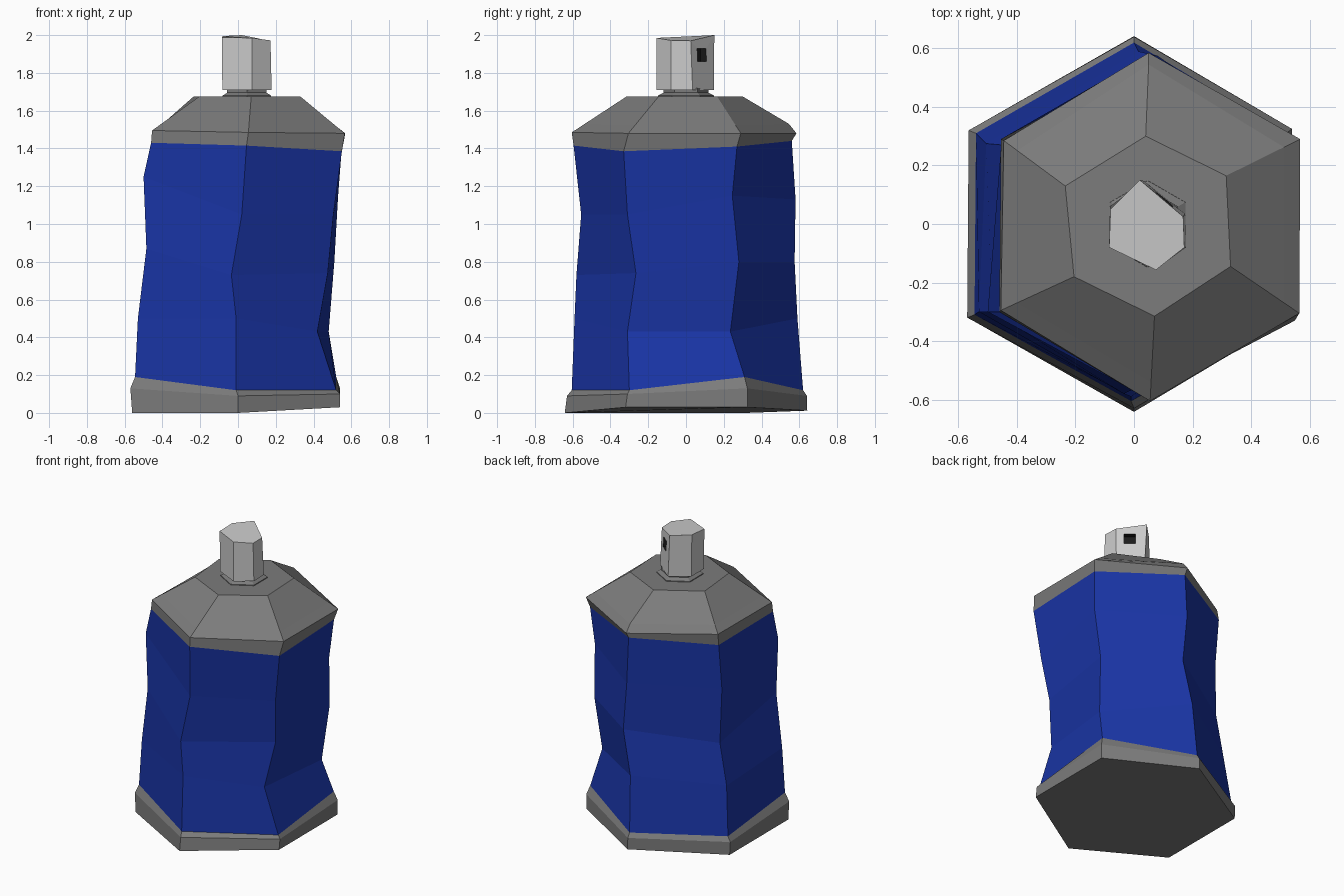
import bpy, bmesh
from math import sin, cos, radians
from mathutils import Vector

if "Cube" in bpy.data.objects:
    bpy.data.objects.remove(bpy.data.objects["Cube"])


def paint(name, r, g, b):
    mat = bpy.data.materials.new(name)
    mat.diffuse_color = (r, g, b, 1)
    mat.use_nodes = True
    mat.node_tree.nodes["Principled BSDF"].inputs["Base Color"].default_value = mat.diffuse_color
    return mat


BLUE = paint("blue_paint", .010, .035, .38)
DARK_GREY = paint("dark_grey", .20, .20, .20)
LIGHT_GREY = paint("light_grey", .57, .57, .57)
BLACK = paint("black", .01, .01, .01)


def make_object(name, bm, mat):
    bmesh.ops.recalc_face_normals(bm, faces=bm.faces)
    mesh = bpy.data.meshes.new(name)
    bm.to_mesh(mesh)
    bm.free()
    mesh.materials.append(mat)
    obj = bpy.data.objects.new(name, mesh)
    bpy.context.collection.objects.link(obj)
    return obj


def loft(name, rings, mat):
    """Skin matching rings of points into a closed, flat-faced solid."""
    bm = bmesh.new()
    loops = [[bm.verts.new(p) for p in ring] for ring in rings]
    for a, b in zip(loops, loops[1:]):
        n = len(a)
        for i in range(n):
            j = (i + 1) % n
            bm.faces.new((a[i], a[j], b[j], b[i]))
    bm.faces.new(loops[0][::-1])
    bm.faces.new(loops[-1])
    return make_object(name, bm, mat)


def hexagon(radius, z, cx):
    return [(cx + radius * cos(radians(a)), radius * sin(radians(a)), z)
            for a in range(-90, 270, 60)]


# Corners run counter-clockwise from the front (-y); each column climbs one bent edge
columns = [
    [(-.01, -.605, .12), (-.01, -.59, .50), (-.035, -.58, .73), (.02, -.555, 1.05), (.045, -.595, 1.415)],
    [(.52, -.30, .12), (.42, -.31, .43), (.475, -.265, .74), (.505, -.31, 1.05), (.55, -.33, 1.385)],
    [(.52, .31, .19), (.48, .235, .43), (.51, .28, .80), (.53, .245, 1.15), (.55, .27, 1.41)],
    [(0, .62, .12), (.015, .59, .50), (.08, .575, .80), (.05, .58, 1.13), (.05, .56, 1.44)],
    [(-.54, .31, .12), (-.505, .275, .45), (-.45, .27, .73), (-.455, .255, 1.10), (-.455, .29, 1.42)],
    [(-.545, -.31, .19), (-.53, -.30, .50), (-.485, -.30, .87), (-.50, -.30, 1.25), (-.46, -.30, 1.43)],
]
body_rings = list(zip(*columns))
loft("can_body", body_rings, BLUE)

# Flared base rim
base_foot = [(0, -.642, 0), (.54, -.32, .03), (.54, .325, .03),
             (0, .642, .012), (-.56, .32, 0), (-.56, -.325, 0)]
base_lip = [(0, -.63, .09), (.54, -.31, .10), (.54, .325, .13),
            (0, .64, .09), (-.565, .32, .09), (-.57, -.32, .13)]
loft("base_rim", [base_foot, base_lip, body_rings[0]], DARK_GREY)

# Sloped shoulder, slightly rounded at the back
shoulder_edge = [(.055, -.605, 1.485), (.565, -.305, 1.48), (.568, .29, 1.48),
                 (.05, .585, 1.48), (-.445, .285, 1.49), (-.455, -.295, 1.495)]
shoulder_top = [(.07, -.315, 1.675), (.33, -.145, 1.675), (.315, .165, 1.675),
                (.04, .30, 1.675), (-.235, .13, 1.675), (-.205, -.18, 1.675)]
shoulder_bevel = [Vector(a).lerp(Vector(b), .22) for a, b in zip(shoulder_edge, shoulder_top)]
shoulder_bevel[3] = (.05, .545, 1.53)
loft("shoulder", [body_rings[-1], shoulder_edge, shoulder_bevel, shoulder_top], DARK_GREY)

# Stepped valve neck
loft("valve_neck", [hexagon(.15, 1.665, .047), hexagon(.148, 1.68, .047),
                    hexagon(.12, 1.695, .047), hexagon(.12, 1.72, .047)], DARK_GREY)

# Spray button with a tilted top
button_low = [(.075, -.155, 1.71), (.178, -.08, 1.71), (.175, .035, 1.71),
              (.035, .147, 1.71), (-.083, .06, 1.71), (-.083, -.08, 1.71)]
button_top = [(.075, -.157, 1.985), (.172, -.08, 1.972), (.168, .025, 1.97),
              (.02, .15, 2.0), (-.08, .05, 1.995), (-.085, -.08, 1.988)]
button = loft("spray_button", [button_low, button_top], LIGHT_GREY)

# Square black spray hole cut into the back-right face
along = (Vector(button_top[3]) - Vector(button_top[2])).to_2d()
bm = bmesh.new()
bmesh.ops.create_cube(bm, size=1)
bmesh.ops.scale(bm, vec=(.072, .08, .07), verts=bm.verts)
cutter = make_object("hole_cutter", bm, BLACK)
cutter.location = (.106, .085, 1.895)
cutter.rotation_euler.z = -Vector((1, 0)).angle_signed(along)
cutter.hide_render = True
cutter.hide_set(True)
cut = button.modifiers.new("spray_hole", 'BOOLEAN')
cut.operation = 'DIFFERENCE'
cut.solver = 'EXACT'
cut.material_mode = 'TRANSFER'
cut.object = cutter
